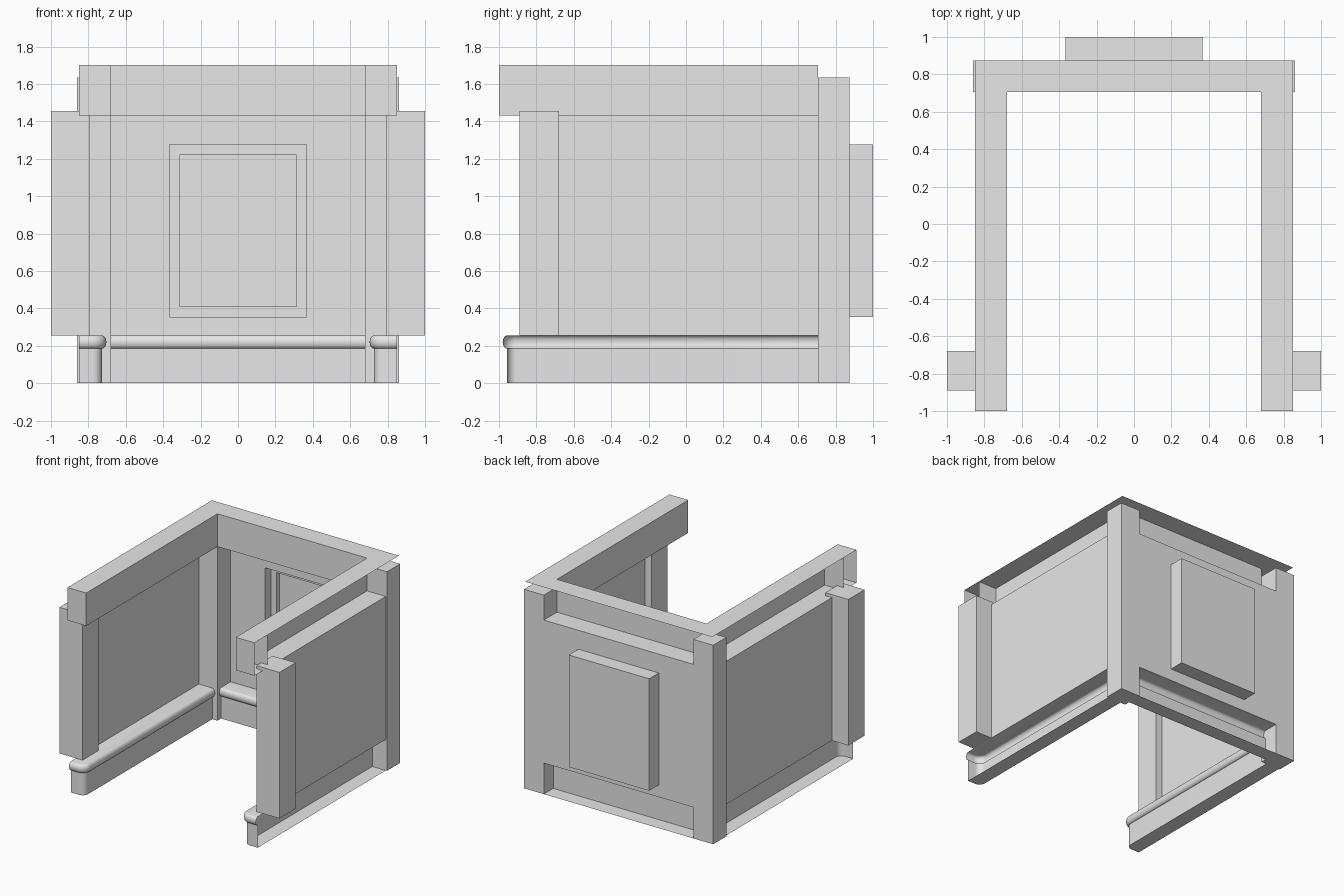
import bpy, bmesh, math

cube = bpy.data.objects.get("Cube")
if cube:
    bpy.data.objects.remove(cube, do_unlink=True)

grey = bpy.data.materials.new("plain_grey")
grey.use_nodes = True
colour = (0.8, 0.8, 0.8, 1)
grey.diffuse_color = colour
grey.node_tree.nodes["Principled BSDF"].inputs["Base Color"].default_value = colour

OUT_X, OUT_Y = 0.85, 0.875        # outer wall planes
IN_X, IN_Y = 0.68, 0.705          # inner faces of beam and posts
FRONT = -1.0
BASE_TOP, BEAM_LOW, BEAM_TOP = 0.255, 1.43, 1.70


def finish(name, bm, mirror=False, smooth=False):
    bmesh.ops.remove_doubles(bm, verts=bm.verts, dist=0.0005)
    bmesh.ops.recalc_face_normals(bm, faces=bm.faces)
    mesh = bpy.data.meshes.new(name)
    bm.to_mesh(mesh)
    bm.free()
    mesh.materials.append(grey)
    ob = bpy.data.objects.new(name, mesh)
    bpy.context.collection.objects.link(ob)
    if smooth:
        bpy.ops.object.select_all(action='DESELECT')
        ob.select_set(True)
        bpy.context.view_layer.objects.active = ob
        bpy.ops.object.shade_smooth_by_angle(angle=math.radians(40))
    if mirror:
        ob.modifiers.new("mirror", 'MIRROR').use_mirror_merge = False
    return ob


def face(bm, points):
    return bm.faces.new([bm.verts.new(p) for p in points])


def loft(bm, rows, closed=False):
    """Skin a list of equally long point rows with quads."""
    rows = [[bm.verts.new(p) for p in row] for row in rows]
    for a, b in zip(rows, rows[1:]):
        n = len(a)
        for i in range(n if closed else n - 1):
            j = (i + 1) % n
            bm.faces.new((a[i], a[j], b[j], b[i]))


def box(name, x, y, z, mirror=False):
    bm = bmesh.new()
    bmesh.ops.create_cube(bm, size=1)
    for v in bm.verts:
        v.co = [r[0] if c < 0 else r[1] for c, r in zip(v.co, (x, y, z))]
    return finish(name, bm, mirror)


# Top beam: a U-shaped channel, open on its outer side
bm = bmesh.new()
rows = []
for x, y, z in ((OUT_X, OUT_Y, BEAM_LOW), (IN_X, IN_Y, BEAM_LOW),
                (IN_X, IN_Y, BEAM_TOP), (OUT_X, OUT_Y, BEAM_TOP)):
    rows.append([(-x, FRONT, z), (-x, y, z), (x, y, z), (x, FRONT, z)])
loft(bm, rows)
finish("top_beam", bm)

# Beam end plate and the partition behind it
bm = bmesh.new()
for y in (FRONT, FRONT + 0.17):
    face(bm, [(IN_X, y, BEAM_LOW), (OUT_X, y, BEAM_LOW),
              (OUT_X, y, BEAM_TOP), (IN_X, y, BEAM_TOP)])
finish("beam_ends", bm, mirror=True)

# Corner posts and front planks
box("back_post", (IN_X, 0.86), (IN_Y, OUT_Y), (0, 1.635), mirror=True)
box("front_plank", (0.79, 1.0), (-0.89, -0.68), (BASE_TOP, 1.455), mirror=True)

# Thin side walls
bm = bmesh.new()
face(bm, [(OUT_X, -0.83, BASE_TOP), (OUT_X, IN_Y, BASE_TOP),
          (OUT_X, IN_Y, BEAM_LOW), (OUT_X, -0.83, BEAM_LOW)])
finish("side_wall", bm, mirror=True)


# Back wall with a box-shaped bay and a framed recess inside it
def rect(x, z0, z1, y):
    return [(-x, y, z0), (x, y, z0), (x, y, z1), (-x, y, z1)]


bm = bmesh.new()
bay = (0.365, 0.355, 1.275)
panel = (0.313, 0.41, 1.22)
loft(bm, [rect(IN_X, BASE_TOP, BEAM_LOW, OUT_Y), rect(*bay, OUT_Y), rect(*bay, 1.0)], True)
face(bm, rect(*bay, 1.0))
finish("back_wall", bm)

bm = bmesh.new()
loft(bm, [rect(*bay, 0.95), rect(*panel, 0.95), rect(*panel, 0.985)], True)
face(bm, rect(*panel, 0.985))
finish("bay_frame", bm)

# Skirting profile: plain board with a half-round bead on top (offset, height)
profile = [(0, 0), (0, 0.185)]
for i in range(1, 12):
    a = math.pi * i / 12
    profile.append((0.023 * math.sin(a), 0.22 - 0.035 * math.cos(a)))
profile.append((0, BASE_TOP))


def side_path(e, z):
    """Plan outline of the side skirting, with a rounded front corner."""
    r = 0.05
    cx, cy = 0.727 + r, -0.957 + r
    pts = [(OUT_X, cy - r - e, z)]
    for i in range(9):
        a = math.pi / 2 * i / 8
        pts.append((cx - (r + e) * math.sin(a), cy - (r + e) * math.cos(a), z))
    pts.append((cx - r - e, IN_Y, z))
    return pts


def back_path(e, z):
    y = OUT_Y - 0.123 - e
    return [(-IN_X, y, z), (IN_X, y, z)]


def skirting(name, path, corners, mirror):
    bm = bmesh.new()
    loft(bm, [path(e, z) for e, z in profile])
    for z in (0, BASE_TOP):
        face(bm, path(0, z) + [(x, y, z) for x, y in corners])
    finish(name, bm, mirror, smooth=True)


skirting("side_skirting", side_path, [(OUT_X, IN_Y)], True)
skirting("back_skirting", back_path, [(IN_X, OUT_Y), (-IN_X, OUT_Y)], False)
